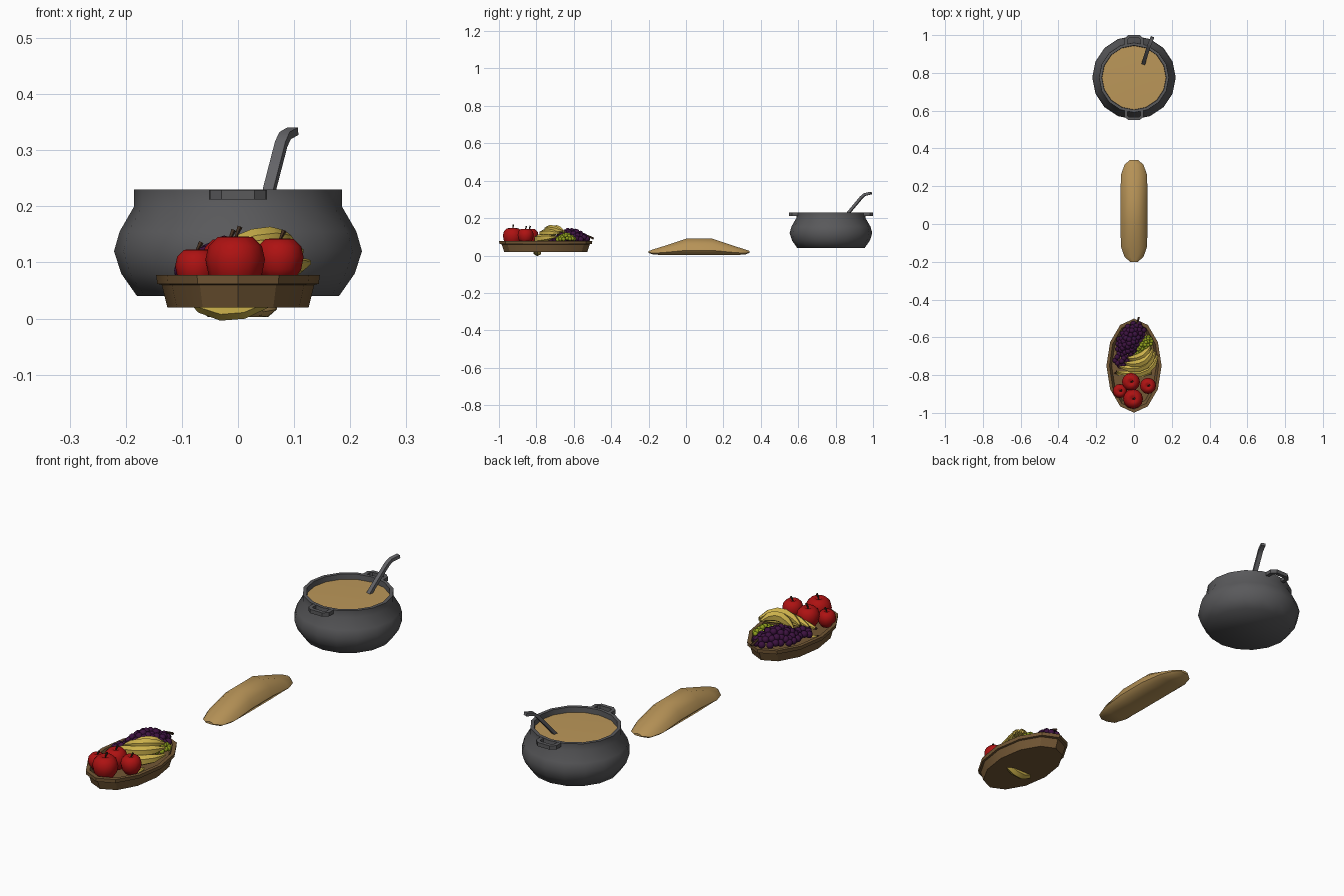
import bpy, bmesh, math, random
from mathutils import Vector

if "Cube" in bpy.data.objects:
    bpy.data.objects.remove(bpy.data.objects["Cube"])

random.seed(4)


def mat(name, r, g, b):
    m = bpy.data.materials.new(name)
    m.diffuse_color = (r, g, b, 1)
    m.use_nodes = True
    m.node_tree.nodes["Principled BSDF"].inputs["Base Color"].default_value = m.diffuse_color
    return m


IRON = mat("dark iron", 0.10, 0.10, 0.105)
STEEL = mat("ladle grey", 0.13, 0.13, 0.14)
SOUP = mat("soup", 0.50, 0.31, 0.10)
CRUST = mat("bread crust", 0.47, 0.29, 0.095)
WOOD = mat("wood", 0.17, 0.095, 0.035)
RED = mat("apple red", 0.42, 0.006, 0.006)
YELLOW = mat("banana yellow", 0.60, 0.44, 0.07)
PURPLE = mat("grape purple", 0.045, 0.006, 0.05)
GREEN = mat("grape green", 0.27, 0.34, 0.012)
STALK = mat("dark stalk", 0.06, 0.03, 0.015)


def finish(name, bm, mats, angle):
    bmesh.ops.recalc_face_normals(bm, faces=bm.faces)
    me = bpy.data.meshes.new(name)
    bm.to_mesh(me)
    bm.free()
    ob = bpy.data.objects.new(name, me)
    bpy.context.collection.objects.link(ob)
    for m in mats:
        me.materials.append(m)
    bpy.ops.object.select_all(action='DESELECT')
    ob.select_set(True)
    bpy.context.view_layer.objects.active = ob
    bpy.ops.object.shade_smooth_by_angle(angle=math.radians(angle))
    return ob


def loft(name, rings, material, angle=50, bm=None):
    """Bridge equal rings of points and cap both ends."""
    own = bm is None
    bm = bm or bmesh.new()
    vs = [[bm.verts.new(p) for p in ring] for ring in rings]
    n = len(vs[0])
    for a, b in zip(vs, vs[1:]):
        for i in range(n):
            j = (i + 1) % n
            bm.faces.new((a[i], a[j], b[j], b[i]))
    bm.faces.new(vs[0])
    bm.faces.new(vs[-1])
    if own:
        return finish(name, bm, [material], angle)


def lathe(name, profile, centre, n, material, angle=50):
    """Profile rows are (x radius, y radius, z)."""
    cx, cy, cz = centre
    rings = [[(cx + rx * math.sin(i * math.tau / n), cy + ry * math.cos(i * math.tau / n), cz + z)
              for i in range(n)] for rx, ry, z in profile]
    return loft(name, rings, material, angle)


def tube(name, pts, radii, material, n=6, angle=50, flat=1.0, up=(0, 0, 1)):
    pts = [Vector(p) for p in pts]
    rings = []
    for k, p in enumerate(pts):
        t = (pts[min(k + 1, len(pts) - 1)] - pts[max(k - 1, 0)]).normalized()
        s = t.cross(Vector(up)).normalized()
        u = s.cross(t)
        rings.append([p + radii[k] * (s * math.cos((i + .5) * math.tau / n)
                                      + u * flat * math.sin((i + .5) * math.tau / n)) for i in range(n)])
    return loft(name, rings, material, angle)


# Cooking pot with soup
PY = 0.775
pot = [(.18, .04), (.208, .08), (.221, .12), (.211, .155), (.185, .2), (.185, .23),
       (.170, .23), (.168, .19)]
lathe("pot", [(r, r, z) for r, z in pot], (0, PY, 0), 16, IRON, 60)
lathe("soup", [(.169, .169, .195), (.169, .169, .207), (.08, .08, .209)], (0, PY, 0), 16, SOUP, 60)

# Pot handles
for side, label in ((-1, "front"), (1, "back")):
    path = [(-.042, .175), (-.042, .205), (-.028, .217), (.028, .217), (.042, .205), (.042, .175)]
    tube("pot_handle_" + label, [(x, PY + side * y, .221) for x, y in path], [.012] * 6, IRON, 4, 30)

# Ladle
tube("ladle", [(.045, .83, .18), (.056, .87, .23), (.077, .938, .311), (.084, .955, .326), (.098, .99, .334)],
     [.014, .014, .014, .014, .014], STEEL, 4, 30, .7)

# Bread loaf
stations = [(-.2, .02, .014, .024), (-.175, .05, .005, .033), (-.12, .069, .003, .05), (0, .072, .003, .09),
            (.14, .072, .003, .09), (.26, .069, .003, .05), (.315, .05, .005, .033), (.34, .02, .014, .024)]
section = [(-.75, 0), (-1, .28), (-.82, .68), (-.35, 1), (.35, 1), (.82, .68), (1, .28), (.75, 0)]
loft("bread", [[(w * x, y, a + (b - a) * z) for x, z in section] for y, w, a, b in stations], CRUST, 50)

# Wooden fruit bowl
BY = -.75
lathe("fruit_bowl", [(.126, .222, .02), (.136, .236, .06), (.144, .248, .062), (.146, .249, .078),
                     (.130, .230, .078), (.118, .212, .045)], (0, BY, 0), 12, WOOD, 30)

# Apples with stalks
apple = [(.25, -.85), (.6, -.85), (.9, -.4), (1, .1), (.9, .55), (.6, .85), (.3, .88), (.05, .65)]
for k, (x, y, z, r) in enumerate([(-.005, -.926, .1, .053), (-.074, -.884, .09, .038),
                                  (.074, -.857, .105, .043), (-.016, -.836, .1, .048)]):
    lathe("apple_%d" % k, [(a * r, a * r, b * r) for a, b in apple], (x, y, z), 12, RED, 60)
    tube("apple_stalk_%d" % k, [(x, y, z + .6 * r), (x + .002, y, z + .9 * r), (x + .008, y + .003, z + 1.2 * r)],
         [.003, .003, .005], STALK, 5, 40, 1, (0, 1, 0))


# Bananas: curved tubes with dark tips
def banana(k, a, b, c, r):
    a, b, c = Vector(a), Vector(b), Vector(c)
    ts = [0, .06, .2, .4, .6, .8, .92, 1]
    pts = [a * (1 - t) ** 2 + b * 2 * t * (1 - t) + c * t * t for t in ts]
    tube("banana_%d" % k, pts, [r * s for s in (.25, .5, .9, 1.08, 1.08, .9, .45, .3)], YELLOW, 6, 40)
    d = (pts[0] - pts[1]).normalized() * .006
    tube("banana_tip_%d" % k, [pts[0], pts[0] + d], [r * .3, r * .25], STALK, 6)


END = (.118, -.668, .115)
for k, (a, b, c) in enumerate([
        ((-.09, -.782, .088), (.085, -.83, .085), (.125, -.695, .10)),
        ((-.075, -.755, .10), (.07, -.80, .125), (.112, -.675, .12)),
        ((-.045, -.735, .11), (.06, -.765, .16), (.100, -.66, .13)),
        ((-.03, -.71, .10), (.05, -.72, .165), (.085, -.65, .125)),
        ((-.095, -.79, .05), (-.02, -.80, -.02), (.09, -.79, .065))]):
    banana(k, a, b, c, .021)


# Grape bunches: spheres heaped over a tilted oval
def grapes(name, p, q, half, count, r, low, high, material):
    p, q = Vector(p), Vector(q)
    axis = (q - p) / 2
    side = Vector((-axis.y, axis.x)).normalized() * half
    bm = bmesh.new()
    placed = []
    for _ in range(4000):
        if len(placed) == count:
            break
        u, v = random.uniform(-1, 1), random.uniform(-1, 1)
        d = u * u + v * v
        if d > 1:
            continue
        xy = (p + q) / 2 + axis * u + side * v
        pos = Vector((xy.x, xy.y, low + (high - low) * (1 - d) * random.uniform(.6, 1)))
        if all((pos - o).length > 1.15 * r for o in placed):
            placed.append(pos)
            new = bmesh.ops.create_icosphere(bm, subdivisions=2, radius=r)["verts"]
            bmesh.ops.translate(bm, verts=new, vec=pos)
    finish(name, bm, [material], 60)


grapes("purple_grapes", (.03, -.525), (-.065, -.70), .058, 60, .0155, .085, .135, PURPLE)
grapes("purple_grapes_side", (-.085, -.69), (-.055, -.75), .03, 12, .0155, .085, .10, PURPLE)
grapes("green_grapes", (.09, -.60), (.01, -.685), .036, 45, .011, .085, .115, GREEN)

# Grape stalk
tube("grape_stalk", [(0, -.56, .115), (.018, -.525, .105), (.026, -.495, .09)], [.005, .005, .006], STALK, 5)
